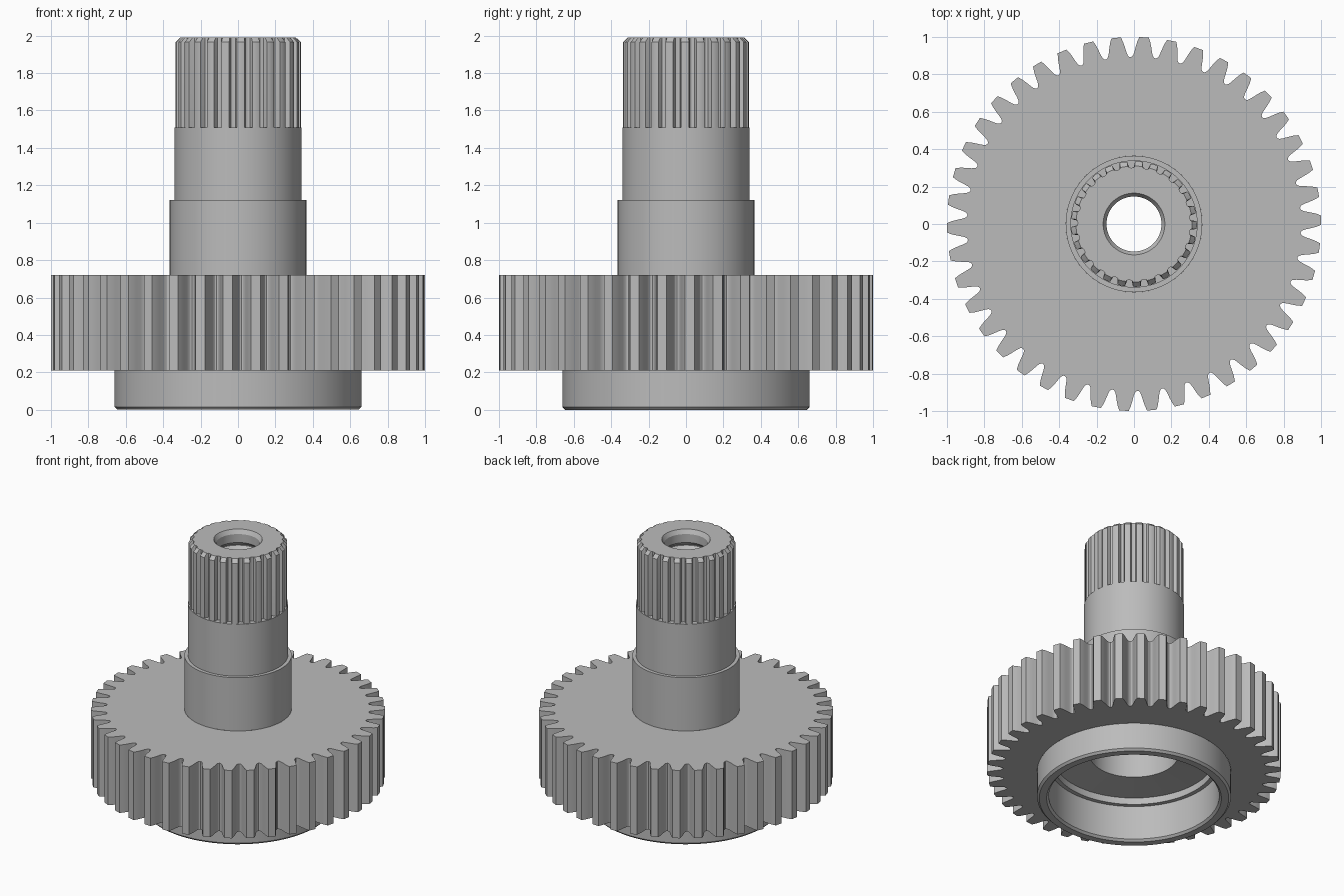
import bpy
from math import sin, cos, pi, radians

cube = bpy.data.objects.get("Cube")
if cube:
    bpy.data.objects.remove(cube)

steel = bpy.data.materials.new("plain_grey_steel")
steel.use_nodes = True
grey = (0.5, 0.5, 0.5, 1)
steel.diffuse_color = grey
steel.node_tree.nodes["Principled BSDF"].inputs["Base Color"].default_value = grey


def toothed(teeth, half_tooth, start):
    """Polar outline (angle, radius) from a half tooth given as (pitch fraction, radius)."""
    pitch = 2 * pi / teeth
    left = [(-f, r) for f, r in reversed(half_tooth)]
    tooth = left + [p for p in half_tooth if p[0] < 0.5]
    return [(start + (k + f) * pitch, r) for k in range(teeth) for f, r in tooth]


def ring(angles, radius):
    return [(a, radius) for a in angles]


def skin(name, sections):
    """Join a run of (outline, z) sections with quads, ordered top bore, outside, bottom."""
    n = len(sections[0][0])
    verts = [(r * cos(a), r * sin(a), z) for outline, z in sections for a, r in outline]
    faces = []
    for s in range(len(sections) - 1):
        for i in range(n):
            j = (i + 1) % n
            faces.append((s * n + i, s * n + n + i, s * n + n + j, s * n + j))
    mesh = bpy.data.meshes.new(name)
    mesh.from_pydata(verts, [], faces)
    mesh.materials.append(steel)
    obj = bpy.data.objects.new(name, mesh)
    bpy.context.collection.objects.link(obj)
    bpy.ops.object.select_all(action='DESELECT')
    obj.select_set(True)
    bpy.context.view_layer.objects.active = obj
    bpy.ops.object.shade_smooth_by_angle(angle=radians(25))
    return obj


def lathe(name, profile, sides=96):
    angles = [2 * pi * i / sides for i in range(sides)]
    return skin(name, [(ring(angles, r), z) for r, z in profile])


TOP, SPLINE_END, STEP, GEAR_TOP, GEAR_BOTTOM = 1.99, 1.51, 1.12, 0.72, 0.21

# Large spur gear with its two flat sides
gear = toothed(42, [(0.17, 1.0), (0.24, 0.975), (0.29, 0.95), (0.345, 0.92),
                    (0.39, 0.903), (0.44, 0.895), (0.5, 0.892)], radians(1.2))
gear_angles = [a for a, r in gear]
skin("gear_wheel", [(ring(gear_angles, 0.365), GEAR_TOP), (gear, GEAR_TOP),
                    (gear, GEAR_BOTTOM), (ring(gear_angles, 0.66), GEAR_BOTTOM)])

# Splined shaft end with a chamfered top
spline = toothed(25, [(0.12, 0.336), (0.25, 0.334), (0.34, 0.303), (0.5, 0.3)], radians(13.4))
spline_angles = [a for a, r in spline]
chamfered = [(a, min(r, 0.31)) for a, r in spline]
skin("splined_end", [(ring(spline_angles, 0.165), TOP), (chamfered, TOP),
                     (spline, TOP - 0.025), (spline, SPLINE_END)])

# Stepped shaft
lathe("stepped_shaft", [(0.295, SPLINE_END), (0.34, SPLINE_END), (0.34, STEP),
                        (0.365, STEP), (0.365, GEAR_TOP)])

# Hollow hub below the gear, running up into the shaft counterbore
lathe("hollow_hub", [(0.66, GEAR_BOTTOM), (0.66, 0.015), (0.645, 0), (0.595, 0), (0.58, 0.015),
                     (0.58, 0.27), (0.55, 0.27), (0.55, 0.32), (0.3, 0.34),
                     (0.3, 0.6), (0.15, 0.6)])

# Threaded bore, listed upward from the counterbore
bore = [(0.15, 0.6), (0.15, 1.3)]
pitch = 0.065
for k in range(9):
    z = 1.32 + k * pitch
    bore += [(0.147, z), (0.172, z + 0.025), (0.172, z + 0.032), (0.147, z + 0.057)]
bore += [(0.147, 1.96), (0.165, TOP)]
lathe("threaded_bore", bore)
